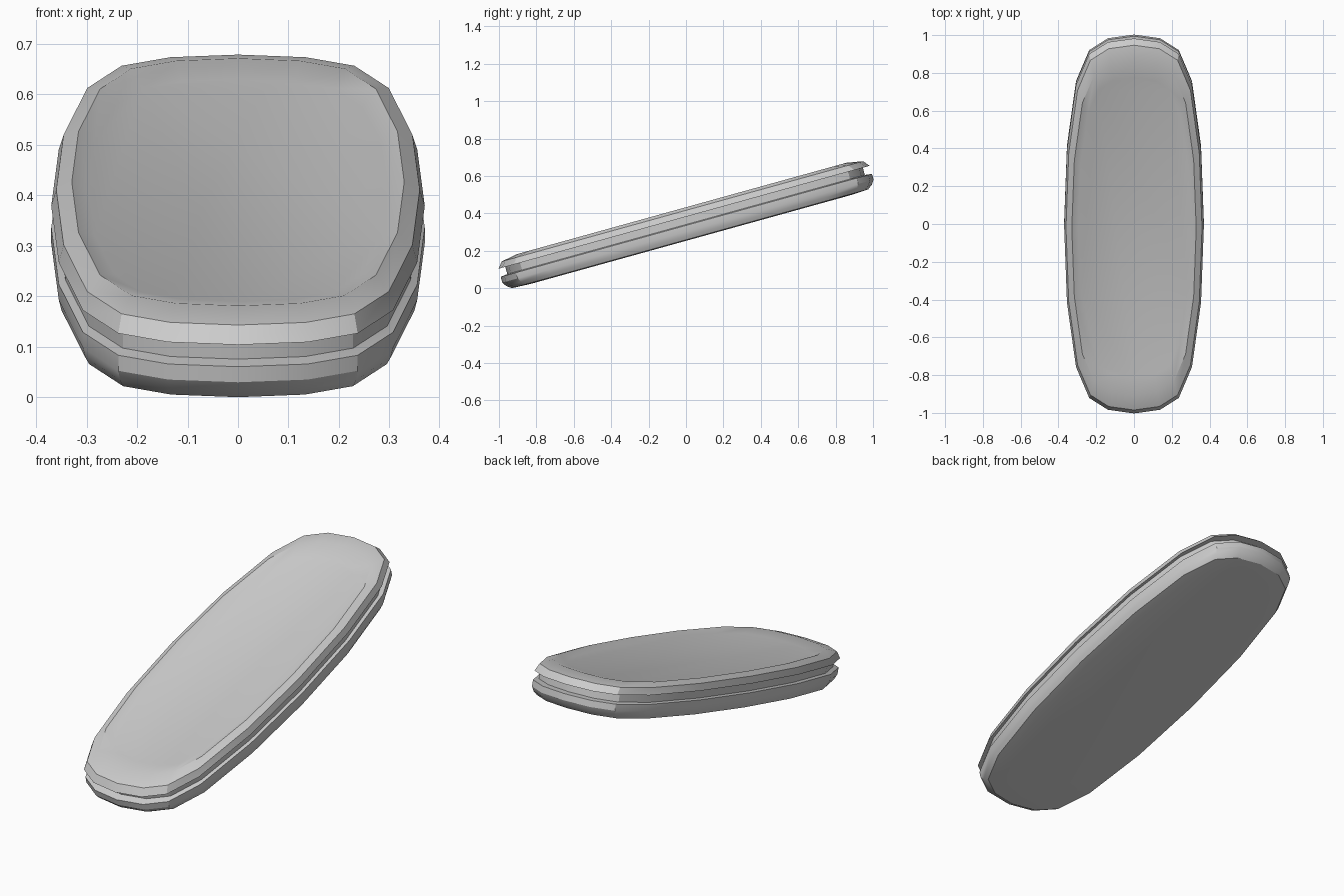
import bpy, bmesh
from math import radians
from mathutils import Matrix

if "Cube" in bpy.data.objects:
    bpy.data.objects.remove(bpy.data.objects["Cube"])

# quarter outline of the long 20-sided rounded plan (x, length)
quarter = [(0.37, 0), (0.355, 0.42), (0.307, 0.775), (0.237, 0.945), (0.138, 1.01), (0, 1.03)]
half = quarter + [(-x, y) for x, y in quarter[-2::-1]]
outline = half + [(-x, -y) for x, y in half[1:-1]]

# edge profile from underside to dished top (plan scale, height)
profile = [(0.86, -0.090), (0.96, -0.085), (0.985, -0.066), (1.0, -0.043),
           (1.0, -0.011), (0.963, -0.006), (0.963, 0.034), (1.0, 0.034),
           (0.973, 0.067), (0.89, 0.083), (0.80, 0.066)]

bm = bmesh.new()
rings = [[bm.verts.new((x * s, y * s, h)) for x, y in outline] for s, h in profile]
n = len(outline)
for a, b in zip(rings, rings[1:]):
    for i in range(n):
        j = (i + 1) % n
        bm.faces.new((a[i], a[j], b[j], b[i]))
bm.faces.new(rings[0][::-1])
bm.faces.new(rings[-1])
bmesh.ops.recalc_face_normals(bm, faces=bm.faces)

# tilt the slab and rest it on the floor
bm.transform(Matrix.Rotation(radians(15.5), 4, 'X'))
ys = [v.co.y for v in bm.verts]
low = min(v.co.z for v in bm.verts)
bm.transform(Matrix.Translation((0, -(max(ys) + min(ys)) / 2, -low)))

mesh = bpy.data.meshes.new("grooved_slab")
bm.to_mesh(mesh)
bm.free()
slab = bpy.data.objects.new("grooved_slab", mesh)
bpy.context.collection.objects.link(slab)

# smooth shading with crisp rims
bpy.context.view_layer.objects.active = slab
slab.select_set(True)
bpy.ops.object.shade_smooth_by_angle(angle=radians(30))
